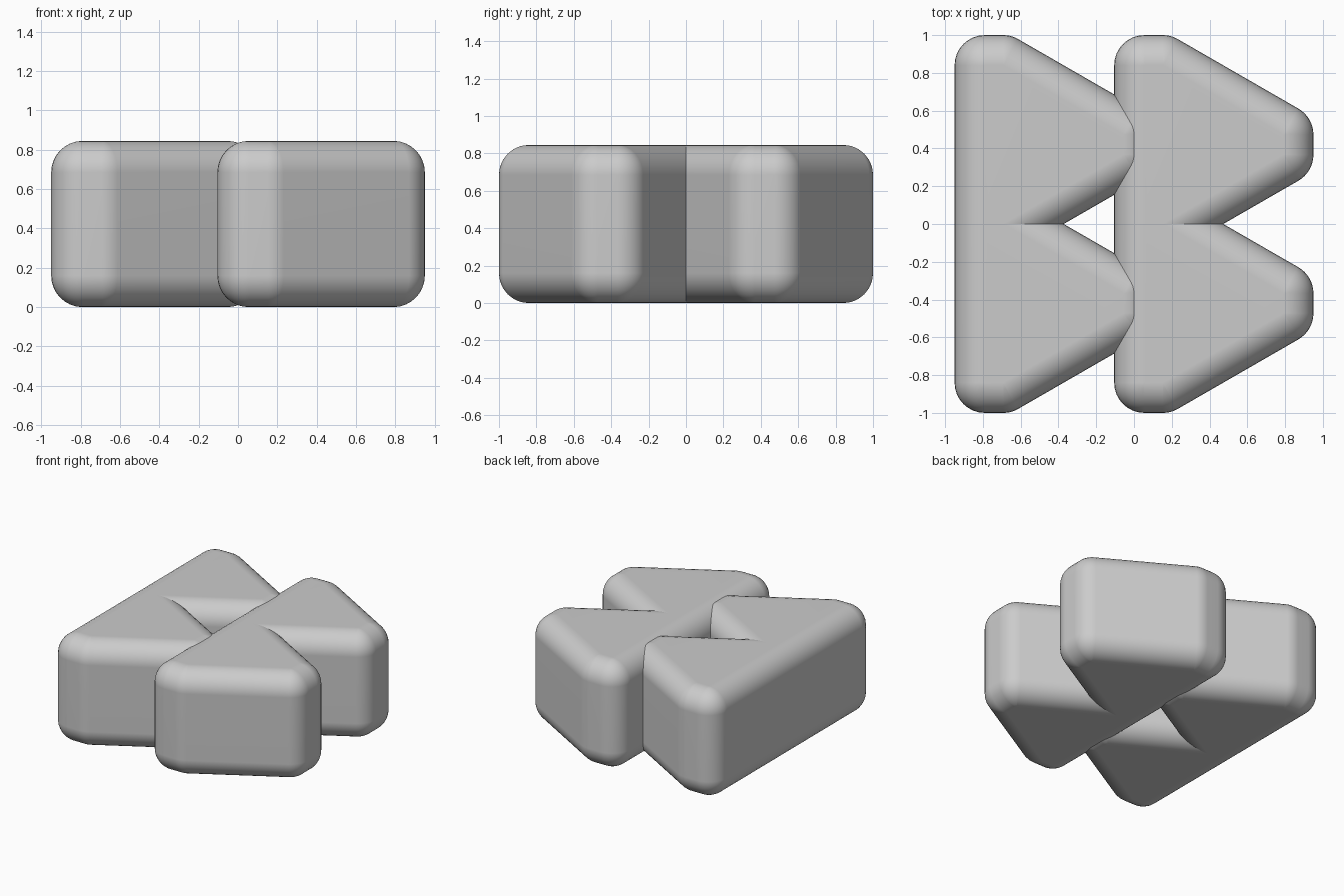
import bpy, bmesh
from math import cos, sin, pi
from mathutils import Vector

if "Cube" in bpy.data.objects:
    bpy.data.objects.remove(bpy.data.objects["Cube"], do_unlink=True)

HEIGHT, RADIUS, STEPS = 0.845, 0.16, 8
SPACING = 0.845

grey = bpy.data.materials.new("plain grey")
grey.use_nodes = True
grey.diffuse_color = (0.6, 0.6, 0.6, 1)
grey.node_tree.nodes["Principled BSDF"].inputs["Base Color"].default_value = (0.6, 0.6, 0.6, 1)

# Wedge outline seen from above, counter-clockwise, before rounding
OUTLINE = [Vector(p) for p in ((-0.95, -0.16), (-0.65, -0.16), (0.105, 0.275),
                               (0.105, 0.565), (-0.65, 1.0), (-0.95, 1.0))]


def corner_arcs():
    """Pairs of arc centre and outward direction around the rounded outline."""
    arcs = []
    for i, p in enumerate(OUTLINE):
        a = (p - OUTLINE[i - 1]).normalized()
        b = (OUTLINE[(i + 1) % len(OUTLINE)] - p).normalized()
        na, nb = Vector((a.y, -a.x)), Vector((b.y, -b.x))
        centre = p - (na + nb) * RADIUS / (1 + na.dot(nb))
        for s in range(STEPS + 1):
            arcs.append((centre, na.slerp(nb, s / STEPS)))
    return arcs


def make_wedge(name, dx, side):
    """Prism with every edge rounded, built as stacked rings."""
    bm = bmesh.new()
    rings = []
    for base, start in ((RADIUS, -pi / 2), (HEIGHT - RADIUS, 0)):
        for s in range(STEPS + 1):
            t = start + s / STEPS * pi / 2
            z, reach = base + RADIUS * sin(t), RADIUS * cos(t)
            rings.append([bm.verts.new((c.x + d.x * reach + dx, side * (c.y + d.y * reach), z))
                          for c, d in corner_arcs()])
    count = len(rings[0])
    for low, high in zip(rings, rings[1:]):
        for i in range(count):
            j = (i + 1) % count
            bm.faces.new((low[i], low[j], high[j], high[i]))
    bm.faces.new(rings[0][::-1])
    bm.faces.new(rings[-1])
    bmesh.ops.remove_doubles(bm, verts=bm.verts[:], dist=0.0001)
    bmesh.ops.recalc_face_normals(bm, faces=bm.faces[:])
    mesh = bpy.data.meshes.new(name)
    bm.to_mesh(mesh)
    bm.free()
    mesh.materials.append(grey)
    wedge = bpy.data.objects.new(name, mesh)
    bpy.context.collection.objects.link(wedge)
    # Smooth rounding with flat large faces
    mesh.polygons.foreach_set("use_smooth", [True] * len(mesh.polygons))
    wedge.modifiers.new("flat face normals", 'WEIGHTED_NORMAL')


# Two overlapping columns, each a pair of wedges mirrored front to back
for column, dx in (("right", 0), ("left", SPACING)):
    for row, side in (("back", 1), ("front", -1)):
        make_wedge(f"{column}_{row}_wedge", dx, side)
